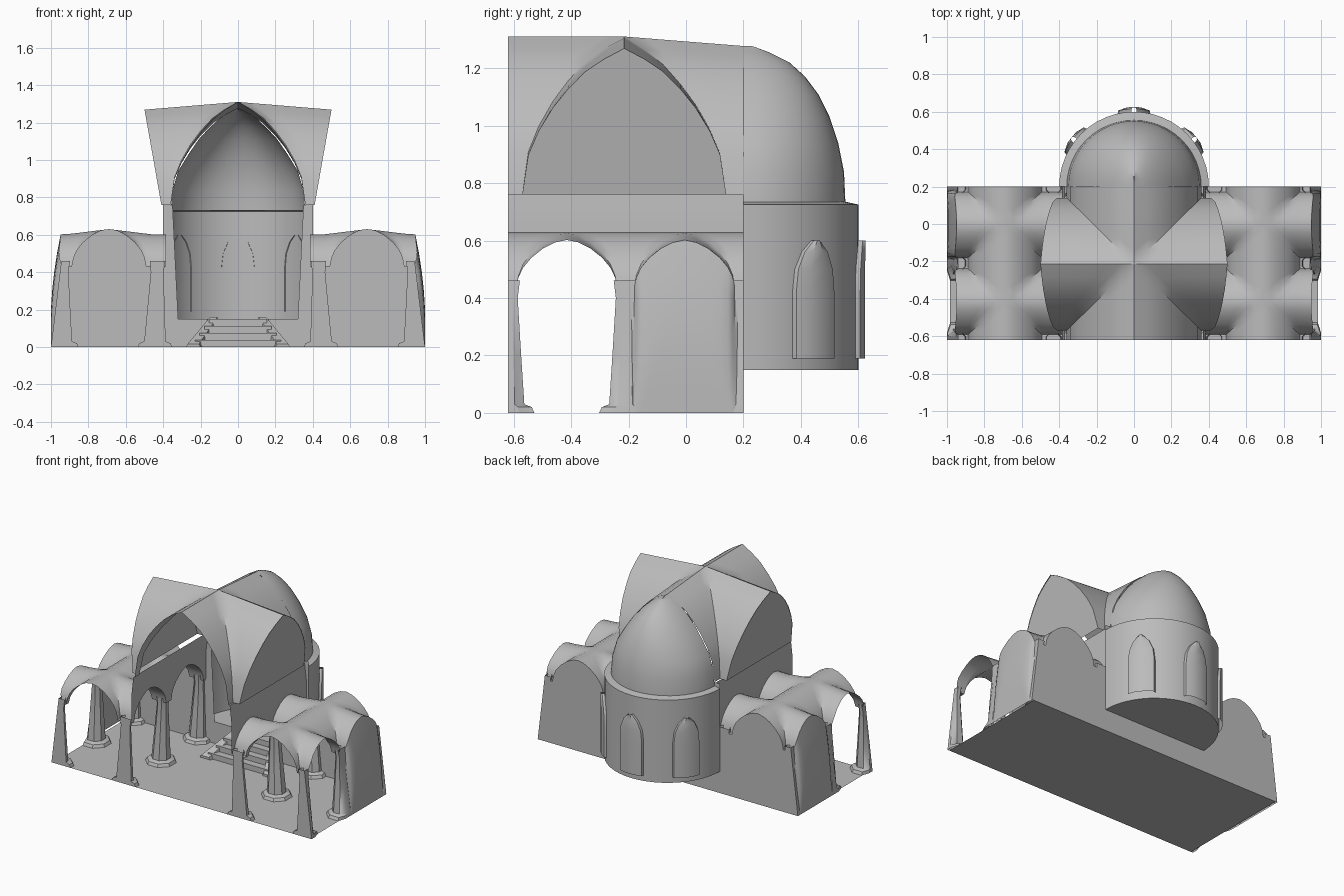
import bpy, math

cube = bpy.data.objects.get("Cube")
if cube:
    bpy.data.objects.remove(cube, do_unlink=True)

stone = bpy.data.materials.new("grey_stone")
stone.use_nodes = True
COLOUR = (0.5, 0.5, 0.5, 1)
stone.diffuse_color = COLOUR
stone.node_tree.nodes["Principled BSDF"].inputs["Base Color"].default_value = COLOUR


def make(name, verts, faces, mirror=False, angle=40):
    mesh = bpy.data.meshes.new(name)
    mesh.from_pydata(verts, [], faces)
    mesh.validate()
    mesh.materials.append(stone)
    mesh.shade_smooth()
    mesh.set_sharp_from_angle(angle=math.radians(angle))
    ob = bpy.data.objects.new(name, mesh)
    bpy.context.collection.objects.link(ob)
    if mirror:
        ob.modifiers.new("mirror", "MIRROR").use_axis[0] = True
    return ob


def grid(name, rows, mirror=False, skip=None, angle=40):
    """Sheet through rows of points; triangles radiate from the centre so groins stay crisp."""
    n, m = len(rows), len(rows[0])
    faces = []
    for i in range(n - 1):
        for j in range(m - 1):
            if skip and skip(i, j):
                continue
            a, b = i * m + j, i * m + j + 1
            c, d = b + m, a + m
            if (2 * i + 2 - n) * (2 * j + 2 - m) >= 0:
                faces += [(a, b, c), (a, c, d)]
            else:
                faces += [(a, b, d), (b, c, d)]
    return make(name, [p for r in rows for p in r], faces, mirror, angle)


def lerp_table(table, t):
    t = abs(t)
    for (a, fa), (b, fb) in zip(table, table[1:]):
        if t <= b:
            return fa + (fb - fa) * (t - a) / (b - a)
    return table[-1][1]


def both(table):
    ts = [t for t, _ in table]
    return [-t for t in reversed(ts[1:])] + ts


# Arch profiles: distance from centre, relative height
POINTED = [(0, 1), (.2, .925), (.38, .84), (.55, .72), (.7, .59), (.84, .43), (.94, .27), (1, 0)]
ROUND = [(0, 1), (.2, .95), (.4, .83), (.6, .64), (.74, .44), (.82, .24), (.86, 0), (1, 0)]
FRONT, BACK, MID = -.62, .2, -.215
SPRING, RISE = .76, .55

# Nave cross vault with leaning closed ends
U = both(POINTED)
span = [-1.2] + U + [1.2]


def nave_point(u, v):
    fu = lerp_table(POINTED, min(abs(u), 1))
    fv = lerp_table(POINTED, min(abs(v), 1))
    y = MID + .355 * v
    if abs(v) > 1:
        y = FRONT if v < 0 else BACK
    x = .36 * u
    if abs(u) > 1:
        x = math.copysign(.41 + .09 * fv, u)
    hu = RISE * fu * (1 - .06 * max(0, (y - MID) / .415))
    hv = RISE * fv * (1 - .15 * abs(x))
    return (x, y, SPRING + max(hu, hv))


last = len(span) - 2
grid("nave_vault", [[nave_point(u, v) for u in span] for v in span],
     skip=lambda i, j: i in (0, last) and j in (0, last))
ends = []
for k in range(5):
    row = []
    for v in U:
        x, y, z = nave_point(1.2, v)
        zz = SPRING + (z - SPRING) * k / 4
        row.append((.41 + .09 * (zz - SPRING) / RISE, y, zz))
    ends.append(row)
grid("vault_end_wall", ends, True)

# Apse half dome, drum, floor and niches
ARC = [math.pi * k / 24 for k in range(25)]


def half_ring(z, w, d):
    return [(w * math.cos(a), BACK + d * math.sin(a), z) for a in ARC]


grid("apse_dome", [half_ring(*r) for r in (
    (.73, .36, .355), (.84, .35, .35), (.94, .32, .33), (1.03, .265, .3),
    (1.11, .21, .26), (1.17, .155, .215), (1.22, .1, .16), (1.255, .045, .09), (1.277, 0, .03))], angle=60)
grid("apse_wall", [half_ring(z, r, r) for z, r in ((.15, .4), (.44, .4), (.725, .4), (.735, .355))])
make("apse_floor", half_ring(.15, .4, .4), [tuple(range(25))])
for deg in (38, 90, 142):
    rows = []
    for z, w in ((.19, 1), (.3, 1), (.42, 1), (.5, .9), (.56, .6), (.6, .15)):
        row = []
        for s, r in ((-1, .395), (-.9, .415), (-.4, .425), (.4, .425), (.9, .415), (1, .395)):
            a = math.radians(deg + 13 * s * w)
            row.append((r * math.cos(a), BACK + r * math.sin(a), z))
        rows.append(row)
    grid("apse_niche", rows)

# Aisle bays: cross vaults, arcade walls and closed rear bay
W = both(ROUND)
CX, HX, HY, A_SPRING, A_RISE = .69, .23, .205, .43, .2


def outer_x(z):
    return .985 - .1 * z if z < A_SPRING else .942 - .11 * (z - A_SPRING)


def bay_point(u, v, cy):
    fu, fv = lerp_table(ROUND, min(1, abs(u))), lerp_table(ROUND, abs(v))
    y = cy + HY * v
    z = A_SPRING + A_RISE * max(fu, fv * (1 - .14 * min(1, abs(u))))
    x = CX + HX * u
    if u < -1:
        x = .385
    if u == 1:
        x = outer_x(z) + .025 * min(1, fv * 3)
    return (x, y, z)


for cy in (FRONT + HY, BACK - HY):
    grid("aisle_vault", [[bay_point(u, v, cy) for u in [-1.3] + W] for v in W], True)
    arch = [bay_point(-1.3, v, cy) for v in W]
    grid("arcade_wall", [arch, [(.385, y, .63) for _, y, _ in arch],
                         [(.37, y, SPRING) for _, y, _ in arch]], True)

rear = BACK - HY
side, back = [], []
for k in range(7):
    t = k / 6
    side_row, back_row = [], []
    for w in W:
        x, y, z = bay_point(1, w, rear)
        bulge = .03 * (1 - w ** 4) * (1 - t ** 3) + (x - outer_x(z)) * t
        side_row.append((min(1, outer_x(z * t) + bulge), y, z * t))
        x, y, z = bay_point(w, 1, rear)
        back_row.append((x, y, z * t))
    side.append(side_row)
    back.append(back_row)
grid("aisle_side_wall", side, True)
grid("aisle_back_wall", back, True)

# Tapered piers with plinths
for name, x0, x1 in (("arcade_pier", .445, .43), ("outer_pier", .945, .94)):
    for yc in (FRONT, MID + .005, BACK):
        rings = []
        for z, r in ((0, .1), (.02, .09), (.03, .062), (.2, .05), (.4, .037), (.46, .045)):
            ring = []
            for k in range(9):
                a = math.pi * (k + .5) / 4
                x = x0 + (x1 - x0) * z / .46 + r * math.cos(a)
                y = yc + r * math.sin(a)
                ring.append((min(x, 1 - .12 * z), max(FRONT, min(BACK, y)), z))
            rings.append(ring)
        grid(name, rings, True)

# Floor and platform front
make("floor", [(-.985, FRONT, 0), (.985, FRONT, 0), (.985, BACK, 0), (-.985, BACK, 0)], [(0, 1, 2, 3)])
make("platform_front", [(-.4, BACK, 0), (.4, BACK, 0), (.4, BACK, .15), (-.4, BACK, .15)], [(0, 1, 2, 3)])

# Front jambs of the apse
make("apse_jamb", [(.32, BACK, .15), (.4, BACK, .15), (.4, BACK, SPRING), (.35, BACK, SPRING)],
     [(0, 1, 2, 3)], True)

# Narrowing stairs with side rails
STEPS = 4
rows = []
for k in range(STEPS):
    for z in (k, k + 1):
        w = .23 - .1 * k / STEPS
        rows.append([(-w, .05 * k, .15 * z / STEPS), (w, .05 * k, .15 * z / STEPS)])
rows.append([(-.12, BACK, .15), (.12, BACK, .15)])
grid("stairs", rows, angle=20)
make("stair_rail",
     [(.2, -.02, 0), (.28, -.02, 0), (.15, BACK, 0), (.1, BACK, 0),
      (.21, -.02, .015), (.27, -.02, .015), (.15, BACK, .16), (.11, BACK, .16)],
     [(0, 1, 5, 4), (1, 2, 6, 5), (2, 3, 7, 6), (3, 0, 4, 7), (4, 5, 6, 7)], True)
